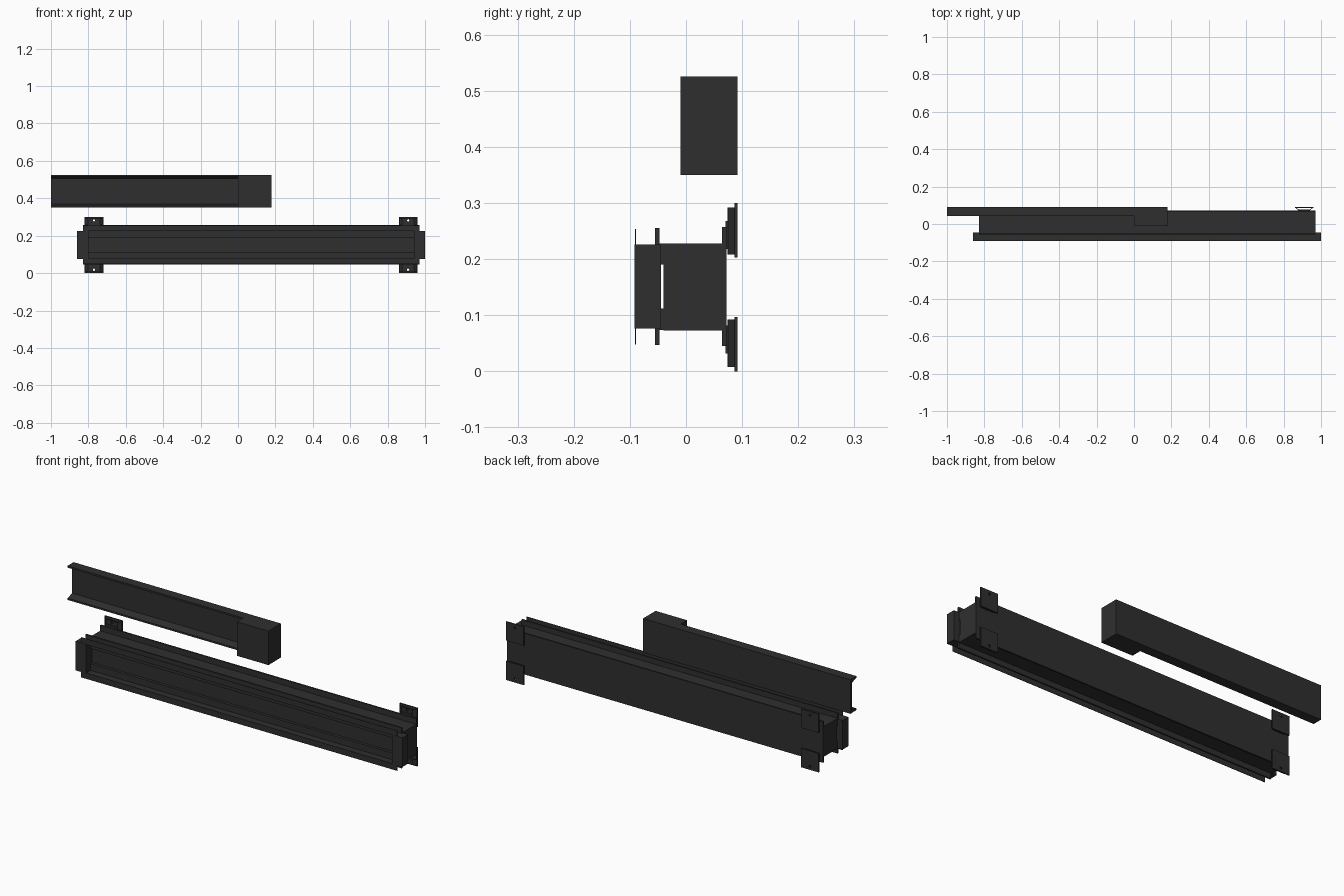
import bpy, bmesh
from mathutils import Vector

if "Cube" in bpy.data.objects:
    bpy.data.objects.remove(bpy.data.objects["Cube"])

dark = bpy.data.materials.new("dark_metal")
dark.diffuse_color = (0.028, 0.028, 0.028, 1)
dark.use_nodes = True
dark.node_tree.nodes["Principled BSDF"].inputs["Base Color"].default_value = dark.diffuse_color


def prism(name, points, a, b, axis):
    """Extrude a closed profile: axis 'x' takes (y, z) points, axis 'z' takes (x, y)."""
    bm = bmesh.new()
    place = (lambda p: (a, p[0], p[1])) if axis == "x" else (lambda p: (p[0], p[1], a))
    face = bm.faces.new([bm.verts.new(place(p)) for p in points])
    out = bmesh.ops.extrude_face_region(bm, geom=[face])
    shift = Vector((b - a, 0, 0)) if axis == "x" else Vector((0, 0, b - a))
    bmesh.ops.translate(bm, vec=shift,
                        verts=[v for v in out["geom"] if isinstance(v, bmesh.types.BMVert)])
    bmesh.ops.recalc_face_normals(bm, faces=bm.faces)
    mesh = bpy.data.meshes.new(name)
    bm.to_mesh(mesh)
    bm.free()
    mesh.materials.append(dark)
    obj = bpy.data.objects.new(name, mesh)
    bpy.context.collection.objects.link(obj)
    return obj


def box(name, x, y, z):
    return prism(name, [(y[0], z[0]), (y[1], z[0]), (y[1], z[1]), (y[0], z[1])], *x, "x")


# Upper channel beam with tapered flanges, and its end block
y0, yw, y1, z0, z1 = 0.042, 0.08, 0.092, 0.35, 0.525
prism("upper_channel_beam", [
    (y1, z0), (y1, z1), (y0, z1), (y0, z1 - 0.009), (yw, z1 - 0.02),
    (yw, z0 + 0.02), (y0, z0 + 0.009), (y0, z0)], -1.0, 0.0, "x")
box("beam_end_block", (0, 0.18), (-0.01, 0.092), (z0, z1))

# Long rear housing with its wider back plate
X = (-0.83, 0.97)
MID = 0.151
box("rear_housing", X, (-0.04, 0.065), (0.073, 0.228))
box("housing_back_plate", X, (0.064, 0.072), (0.045, 0.257))

# Front rail, mirrored above and below the centre line
for side, s in (("upper", 1), ("lower", -1)):
    def zz(a, b):
        return tuple(sorted((MID + s * a, MID + s * b)))

    box(side + "_spacer_strip", X, (-0.049, -0.039), zz(0.039, 0.077))
    box(side + "_guide_strip", X, (-0.055, -0.047), zz(0.039, 0.104))
    # bent sheet: horizontal leg and outward lip
    t = 0.002
    sheet = [(-0.05, 0.073), (-0.091, 0.073), (-0.091, 0.103),
             (-0.091 + t, 0.103), (-0.091 + t, 0.073 + t), (-0.05, 0.073 + t)]
    prism(side + "_front_sheet", [(y, MID + s * z) for y, z in sheet], *X, "x")

# Boxes closing both ends of the front rail
for side, x in (("left", (-0.86, -0.80)), ("right", (0.94, 1.0))):
    box(side + "_end_box", x, (-0.092, -0.045), (0.076, 0.226))

# Wall brackets: back plate, flared hollow sleeve, small mounting pad, bolt hole
for side, cx in (("left", -0.77), ("right", 0.91)):
    for level, s in (("upper", 1), ("lower", -1)):
        name = side + "_" + level + "_bracket"

        def zr(a, b):
            return tuple(sorted((MID - 0.001 + s * a, MID - 0.001 + s * b)))

        plate = box(name + "_plate", (cx - 0.05, cx + 0.05), (0.086, 0.092), zr(0.053, 0.15))
        for w, d in (("a", -1), ("b", 1)):
            prism(name + "_leg_" + w, [(cx + d * 0.049, 0.087), (cx + d * 0.043, 0.087),
                                       (cx + d * 0.026, 0.075), (cx + d * 0.032, 0.075)],
                  *zr(0.058, 0.142), "z")
        web = box(name + "_web", (cx - 0.032, cx + 0.032), (0.074, 0.078), zr(0.058, 0.142))
        box(name + "_pad", (cx - 0.032, cx + 0.032), (0.070, 0.075), zr(0.068, 0.118))
        bpy.ops.mesh.primitive_cylinder_add(
            vertices=16, radius=0.006, depth=0.06,
            location=(cx, 0.083, MID - 0.001 + s * 0.132), rotation=(1.570796, 0, 0))
        cutter = bpy.context.object
        cutter.name = name + "_hole_cutter"
        cutter.hide_render = True
        cutter.display_type = "WIRE"
        for target in (plate, web):
            mod = target.modifiers.new("bolt_hole", "BOOLEAN")
            mod.operation = "DIFFERENCE"
            mod.solver = "EXACT"
            mod.object = cutter
